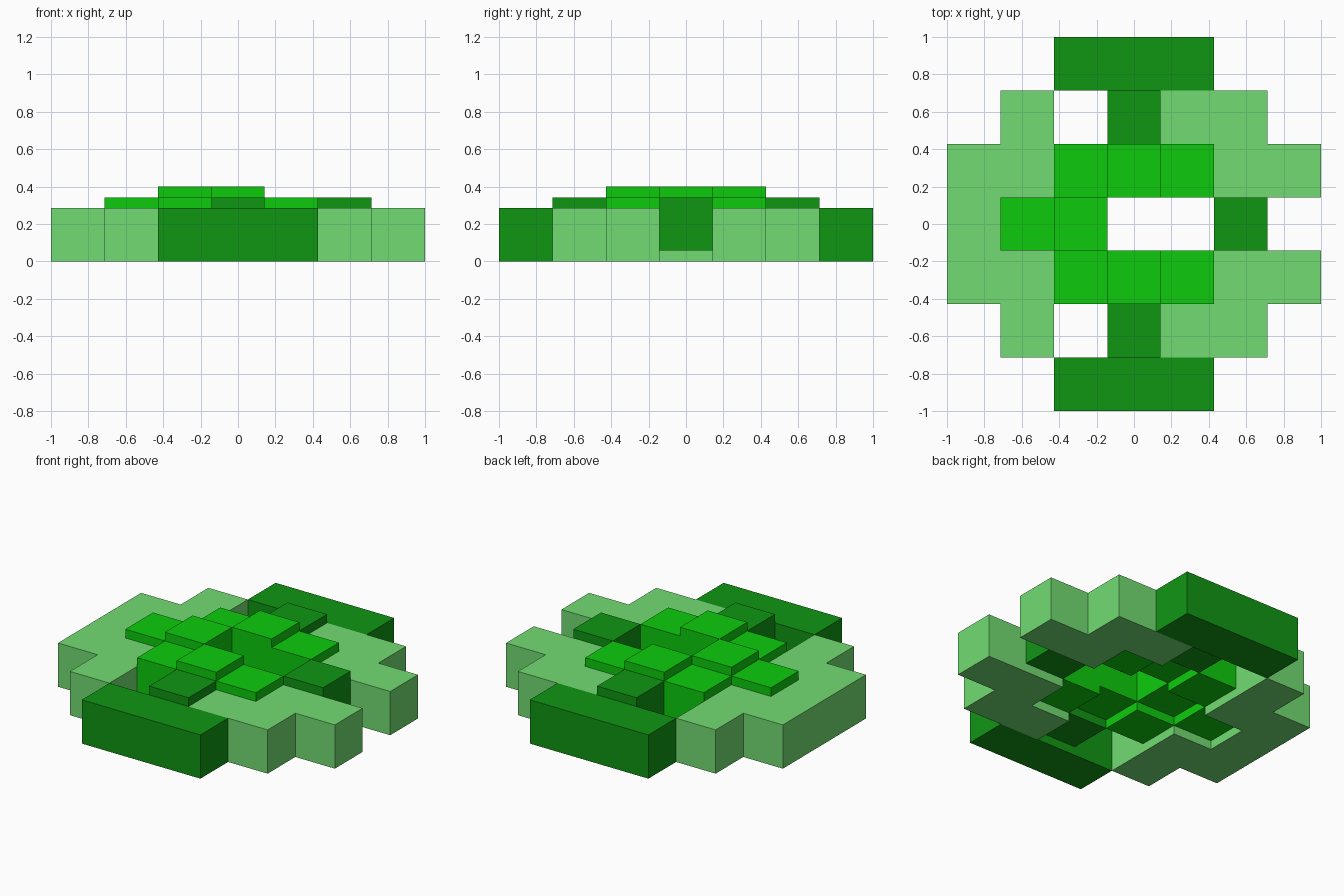
import bpy, bmesh
from mathutils import Vector

if "Cube" in bpy.data.objects:
    bpy.data.objects.remove(bpy.data.objects["Cube"])

U = 2 / 7          # one cell of the 7 x 7 layout
STEP = 0.2 * U     # height step between the layers


def material(name, rgb):
    m = bpy.data.materials.new(name)
    m.diffuse_color = (*rgb, 1)
    m.use_nodes = True
    m.node_tree.nodes["Principled BSDF"].inputs["Base Color"].default_value = m.diffuse_color
    return m


def mirrored(cells):
    """Add the copy of every cell on the other side of y = 0."""
    return {(x, s * y) for x, y in cells for s in (1, -1)}


def blocks(name, cells, level, mat):
    """Merge one-cell cubes into a block layer, without walls between neighbours."""
    bm = bmesh.new()
    z0 = level * STEP
    z1 = z0 + U

    def quad(*pts):
        bm.faces.new([bm.verts.new(Vector(p)) for p in pts])

    for x, y in cells:
        c = [((x + a) * U, (y + b) * U) for a, b in ((-.5, -.5), (.5, -.5), (.5, .5), (-.5, .5))]
        quad(*[(*p, z1) for p in c])
        quad(*[(*p, z0) for p in reversed(c)])
        for i, (dx, dy) in enumerate(((0, -1), (1, 0), (0, 1), (-1, 0))):
            if (x + dx, y + dy) not in cells:
                p, q = c[i], c[(i + 1) % 4]
                quad((*p, z0), (*q, z0), (*q, z1), (*p, z1))
    bmesh.ops.remove_doubles(bm, verts=bm.verts, dist=1e-4)
    me = bpy.data.meshes.new(name)
    bm.to_mesh(me)
    bm.free()
    me.materials.append(mat)
    ob = bpy.data.objects.new(name, me)
    bpy.context.collection.objects.link(ob)
    return ob


light = material("light_green", (0.17, 0.72, 0.17))
bright = material("bright_green", (0.004, 0.60, 0.004))
dark = material("dark_green", (0.005, 0.305, 0.007))

# Outer leaves: left group and the two right groups
blocks("left_leaf", mirrored({(-3, 0), (-3, 1), (-2, 1), (-2, 2)}), 0, light)
for side, s in (("front", -1), ("back", 1)):
    blocks(side + "_right_leaf", {(1, 2 * s), (2, 2 * s), (2, s), (3, s)}, 0, light)
    # Dark end bars
    blocks(side + "_bar", {(x, 3 * s) for x in (-1, 0, 1)}, 0, dark)

# Inner blocks, raised one step
blocks("inner_dark_blocks", mirrored({(0, 2), (2, 0)}), 1, dark)
blocks("inner_bright_blocks", mirrored({(-2, 0), (-1, 1), (1, 1)}), 1, bright)

# Crown blocks around the centre hole, raised two steps
blocks("crown_blocks", mirrored({(-1, 0), (0, 1)}), 2, bright)
